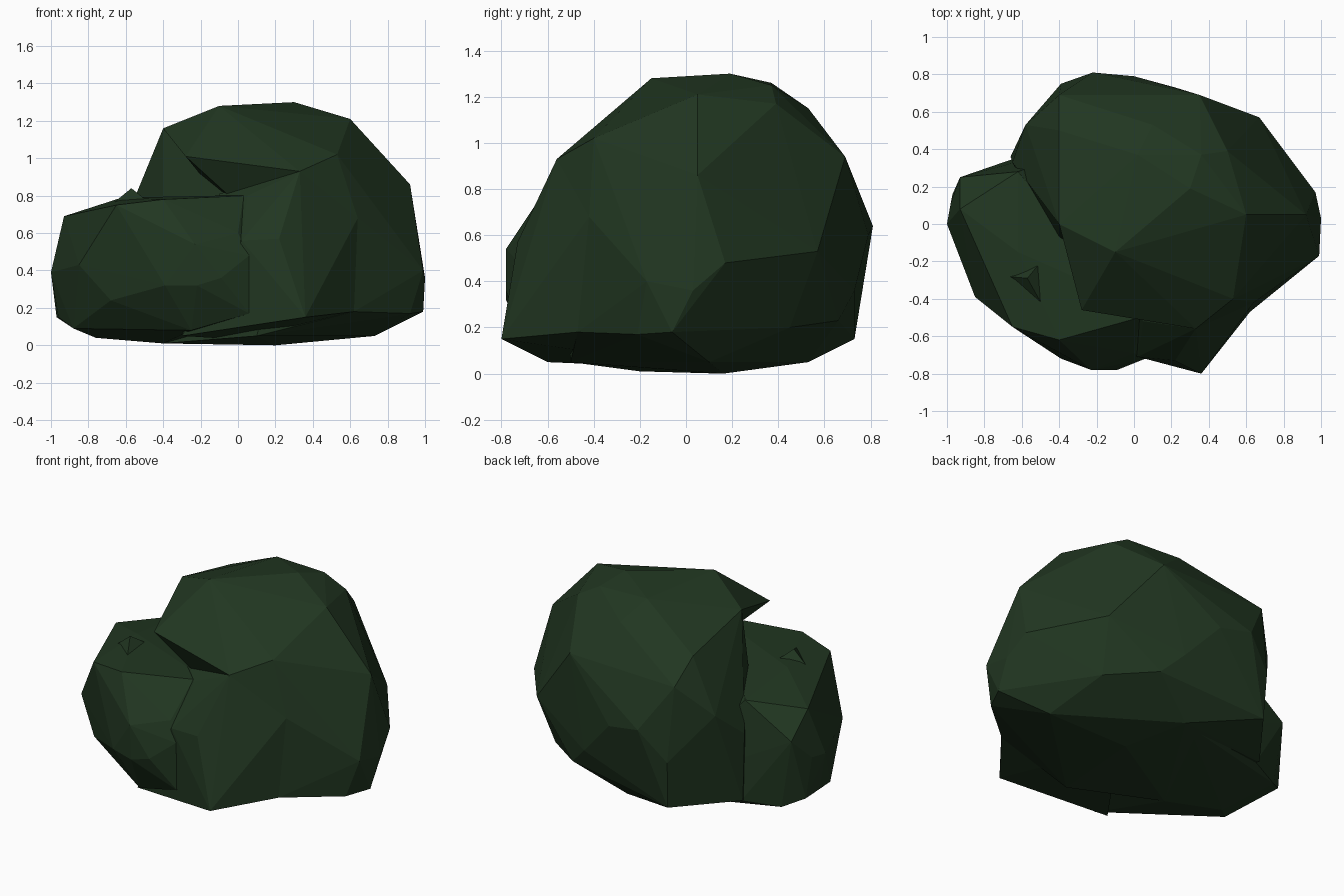
import bpy, bmesh

leaf = bpy.data.materials.new("dark_leaf")
leaf.diffuse_color = (0.015, 0.037, 0.015, 1)


def clump(name, points):
    """Faceted foliage clump: the convex skin around a few corner points."""
    bm = bmesh.new()
    for p in points:
        bm.verts.new(p)
    res = bmesh.ops.convex_hull(bm, input=bm.verts)
    loose = {g for g in res["geom_interior"] + res["geom_unused"]
             if isinstance(g, bmesh.types.BMVert)}
    bmesh.ops.delete(bm, geom=list(loose), context="VERTS")
    bmesh.ops.recalc_face_normals(bm, faces=bm.faces)
    me = bpy.data.meshes.new(name)
    bm.to_mesh(me)
    bm.free()
    me.materials.append(leaf)
    ob = bpy.data.objects.new(name, me)
    bpy.context.collection.objects.link(ob)
    return ob


# Tall rounded clump, top to bottom
bush = clump("bush", [
    (-0.40, 0.00, 1.16), (-0.10, -0.15, 1.28), (0.30, 0.19, 1.30), (0.60, 0.05, 1.21),
    (0.36, 0.37, 1.25), (0.02, 0.37, 1.26), (0.50, 0.39, 1.17), (0.10, 0.53, 1.15),
    (-0.40, 0.50, 1.05), (0.53, -0.40, 1.02), (0.33, -0.56, 0.93), (0.35, 0.69, 0.94),
    (-0.40, 0.69, 0.92), (0.92, 0.05, 0.86), (-0.58, 0.53, 0.72), (-0.65, 0.33, 0.55),
    (0.64, -0.42, 0.68), (-0.22, 0.81, 0.64), (0.00, 0.79, 0.60), (0.67, 0.57, 0.53),
    (0.97, 0.17, 0.48), (1.00, 0.03, 0.36), (0.99, -0.17, 0.40), (-0.39, 0.75, 0.45),
    (0.22, 0.73, 0.36), (0.35, 0.66, 0.23), (0.99, -0.06, 0.18), (0.92, -0.21, 0.17),
    (0.62, -0.47, 0.18), (-0.38, 0.73, 0.15), (-0.66, 0.36, 0.13), (0.62, 0.45, 0.20),
    (0.73, 0.10, 0.05), (0.05, 0.53, 0.05), (0.20, 0.16, 0.00), (-0.40, -0.20, 0.01),
    (0.10, -0.50, 0.05),
])

# Front ridge that links the tall clump to the low one
ridge = clump("front_ridge", [
    (0.33, -0.56, 0.93), (0.64, -0.42, 0.68), (0.22, -0.73, 0.57), (0.36, -0.80, 0.15),
    (0.62, -0.47, 0.18), (0.02, -0.71, 0.56), (0.05, -0.52, 0.80), (0.06, -0.70, 0.17),
    (-0.10, -0.36, 0.81), (-0.30, -0.60, 0.05), (0.20, 0.10, 0.02), (0.20, 0.00, 0.90),
])

# Brow that hangs over the hollow between the two clumps
brow = clump("overhanging_brow", [
    (-0.40, 0.00, 1.16), (-0.28, -0.46, 1.01), (-0.10, -0.15, 1.28), (0.33, -0.56, 0.93),
    (0.53, -0.40, 1.02), (-0.06, -0.40, 0.81), (-0.15, 0.05, 0.85), (0.30, 0.10, 1.20),
])

# Low clump at the front left
low = clump("low_clump", [
    (-0.65, -0.55, 0.75), (-0.40, -0.62, 0.78), (-0.62, 0.28, 0.74), (-0.62, -0.15, 0.79),
    (-0.10, -0.38, 0.80), (0.03, -0.50, 0.80), (-0.93, 0.25, 0.54), (-0.93, 0.08, 0.69),
    (0.00, -0.69, 0.60), (-0.23, -0.78, 0.54), (0.06, -0.72, 0.48), (-0.85, -0.39, 0.43),
    (-1.00, 0.00, 0.39), (-0.98, 0.11, 0.40), (-0.39, -0.72, 0.32), (-0.22, -0.78, 0.32),
    (-0.09, -0.78, 0.36), (-0.68, -0.50, 0.24), (0.06, -0.71, 0.17), (-0.25, -0.65, 0.08),
    (-0.96, 0.00, 0.15), (-0.88, -0.22, 0.09), (-0.76, -0.10, 0.04), (-0.97, 0.16, 0.15),
    (-0.86, 0.25, 0.10), (-0.64, 0.35, 0.12), (0.00, 0.50, 0.06), (-0.40, -0.20, 0.01),
])

# Small leaf tuft standing above the low clump
tuft = clump("leaf_tuft", [
    (-0.57, -0.29, 0.84), (-0.68, -0.28, 0.75), (-0.47, -0.47, 0.76), (-0.48, -0.18, 0.76),
])

# Join the clumps into one skin
parts = (ridge, brow, low, tuft)
for part in parts:
    mod = bush.modifiers.new("join_" + part.name, "BOOLEAN")
    mod.operation = "UNION"
    mod.solver = "EXACT"
    mod.object = part
dg = bpy.context.evaluated_depsgraph_get()
joined = bpy.data.meshes.new_from_object(bush.evaluated_get(dg))
bush.modifiers.clear()
bush.data = joined
for part in parts:
    bpy.data.objects.remove(part)
